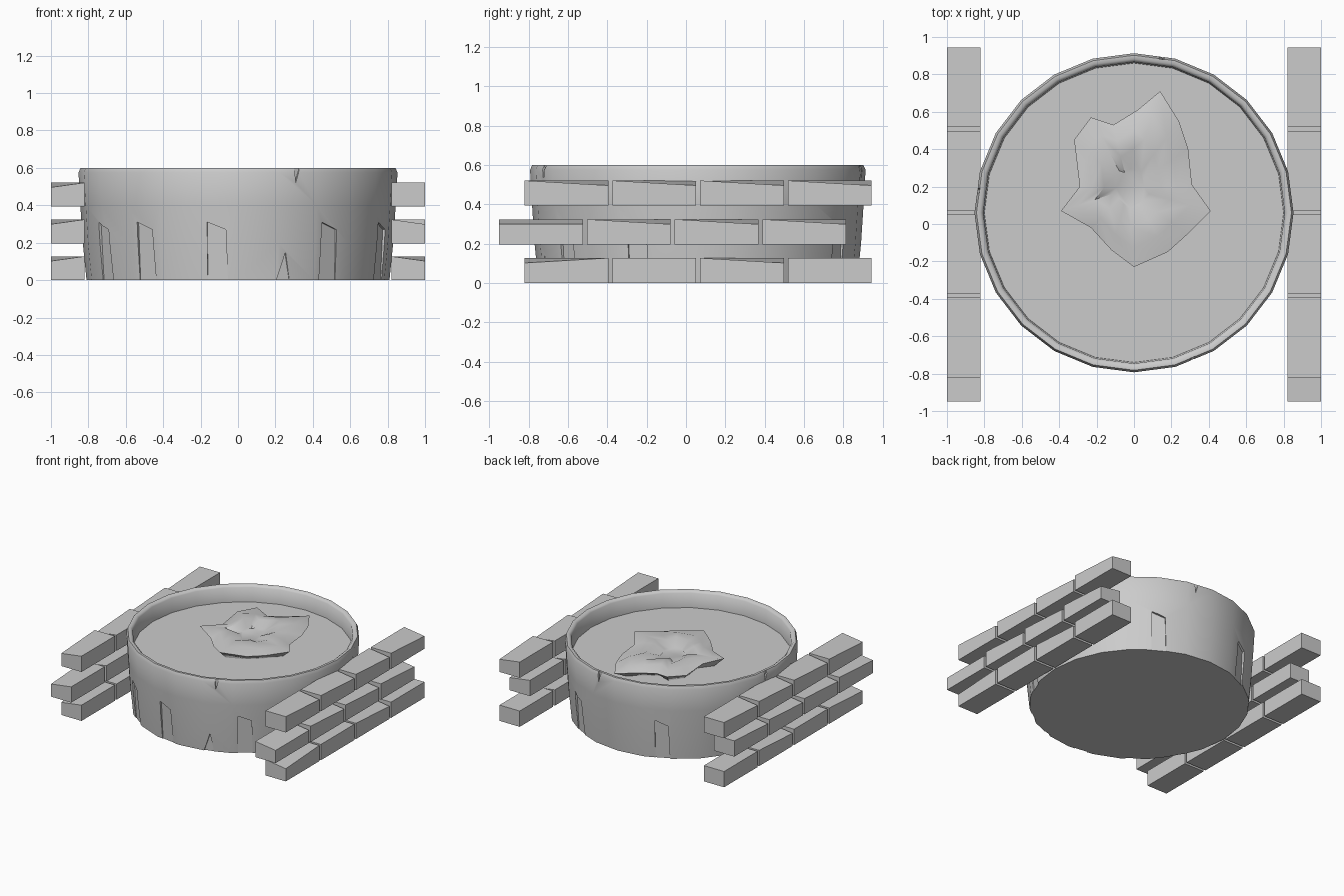
import bpy, bmesh, math
from mathutils import Vector

if "Cube" in bpy.data.objects:
    bpy.data.objects.remove(bpy.data.objects["Cube"])

CY = 0.06  # tub centre in y


def smooth(ob, angle):
    bpy.ops.object.select_all(action='DESELECT')
    ob.select_set(True)
    bpy.context.view_layer.objects.active = ob
    bpy.ops.object.shade_smooth_by_angle(angle=math.radians(angle))


def make(name, verts, faces, angle=None):
    me = bpy.data.meshes.new(name)
    bm = bmesh.new()
    vs = [bm.verts.new(v) for v in verts]
    for f in faces:
        bm.faces.new([vs[i] for i in f])
    bmesh.ops.recalc_face_normals(bm, faces=bm.faces)
    bm.to_mesh(me)
    bm.free()
    ob = bpy.data.objects.new(name, me)
    bpy.context.collection.objects.link(ob)
    if angle:
        smooth(ob, angle)
    return ob


def rings(name, loops, angle=None):
    """Skin a stack of closed loops and cap both ends."""
    n = len(loops[0])
    verts = [v for l in loops for v in l]
    faces = [(r*n+i, r*n+(i+1) % n, (r+1)*n+(i+1) % n, (r+1)*n+i)
             for r in range(len(loops)-1) for i in range(n)]
    faces += [tuple(reversed(range(n))), tuple(range(len(verts)-n, len(verts)))]
    return make(name, verts, faces, angle)


def circle(r, z, n=24):
    return [(r*math.sin(i*math.tau/n), CY + r*math.cos(i*math.tau/n), z) for i in range(n)]


# Tub: tapered wall, rounded lip, contents surface closing the inside
profile = [(0.81, 0), (0.83, 0.2), (0.843, 0.4), (0.853, 0.575), (0.842, 0.6),
           (0.822, 0.6), (0.806, 0.585), (0.80, 0.47)]
tub = rings("tub", [circle(r, z) for r, z in profile])

# Shallow chips and cracks: (angle from front, outline in width/height)
chip = [(-0.05, -0.05), (0.06, -0.05), (0.05, 0.27), (-0.05, 0.31)]
spike = [(-0.05, -0.05), (0.05, -0.05), (0.015, 0.15), (0, 0.1)]
notch = [(-0.02, 0.65), (-0.008, 0.52), (0.03, 0.65)]
cracks = [(-37, chip), (-8, chip), (36, chip), (17, spike), (22, notch), (68, chip),
          (150, chip), (205, chip), (300, chip), (170, notch), (262, notch)]
verts, faces = [], []
for deg, outline in cracks:
    a = math.radians(deg)
    out, side = Vector((math.sin(a), -math.cos(a), 0)), Vector((math.cos(a), math.sin(a), 0))
    b, n = len(verts), len(outline)
    for d in (0, 0.2):
        verts += [Vector((0, CY, z)) + side*u + out*(0.798 + 0.06*z + d) for u, z in outline]
    faces += [tuple(range(b, b+n)), tuple(range(b+n, b+2*n))]
    faces += [(b+i, b+(i+1) % n, b+n+(i+1) % n, b+n+i) for i in range(n)]
cutter = make("crack_cutter", verts, faces)
mod = tub.modifiers.new("cracks", 'BOOLEAN')
mod.operation = 'DIFFERENCE'
mod.object = cutter
mod.solver = 'EXACT'
bpy.context.view_layer.objects.active = tub
bpy.ops.object.modifier_apply(modifier=mod.name)
bpy.data.objects.remove(cutter)
smooth(tub, 50)

# Crumpled heap: jagged raised edge, bulging shoulder, shallow hollow
edge = [(0.14, 0.71, .52), (0.24, 0.55, .52), (0.29, 0.40, .52), (0.31, 0.21, .52),
        (0.41, 0.07, .545), (0.28, -0.06, .53), (0.18, -0.15, .53), (0.0, -0.23, .545),
        (-0.12, -0.14, .53), (-0.23, -0.02, .52), (-0.39, 0.07, .54), (-0.29, 0.20, .52),
        (-0.32, 0.45, .53), (-0.23, 0.57, .54), (-0.11, 0.53, .52), (0.02, 0.61, .52)]


def inset(s, z, wob):
    cx, cy = -0.03, 0.19
    return [(cx + (x-cx)*s, cy + (y-cy)*s, z + wob*math.sin(i*2.3))
            for i, (x, y, _) in enumerate(edge)]


rings("crumpled_heap", [inset(0.8, 0.471, 0), edge, inset(0.75, 0.55, 0.012),
                        inset(0.5, 0.56, 0.012), inset(0.25, 0.525, 0.008)], angle=40)

# Brick walls: three staggered courses per side, outer top corner of each worn down
for sx, label in ((-1, "left"), (1, "right")):
    for row in range(3):
        for k in range(4):
            y0 = (-0.82 if row % 2 == 0 else -0.95) + k*0.446
            y1, z0 = y0 + 0.426, row*0.197
            x0, x1, z1 = sx*0.82, sx*1.0, z0 + 0.127
            worn = 0 if row == 0 and k != 2 else 0.025
            near, far = (worn, 0) if sx < 0 else (0, worn)
            if k == 0 and row < 2:
                near = 0.025
            rings(f"{label}_brick_{row}_{k}",
                  [[(x0, y0, z0), (x1, y0, z0), (x1, y1, z0), (x0, y1, z0)],
                   [(x0, y0, z1), (x1, y0, z1-near), (x1, y1, z1-far), (x0, y1, z1)]])
